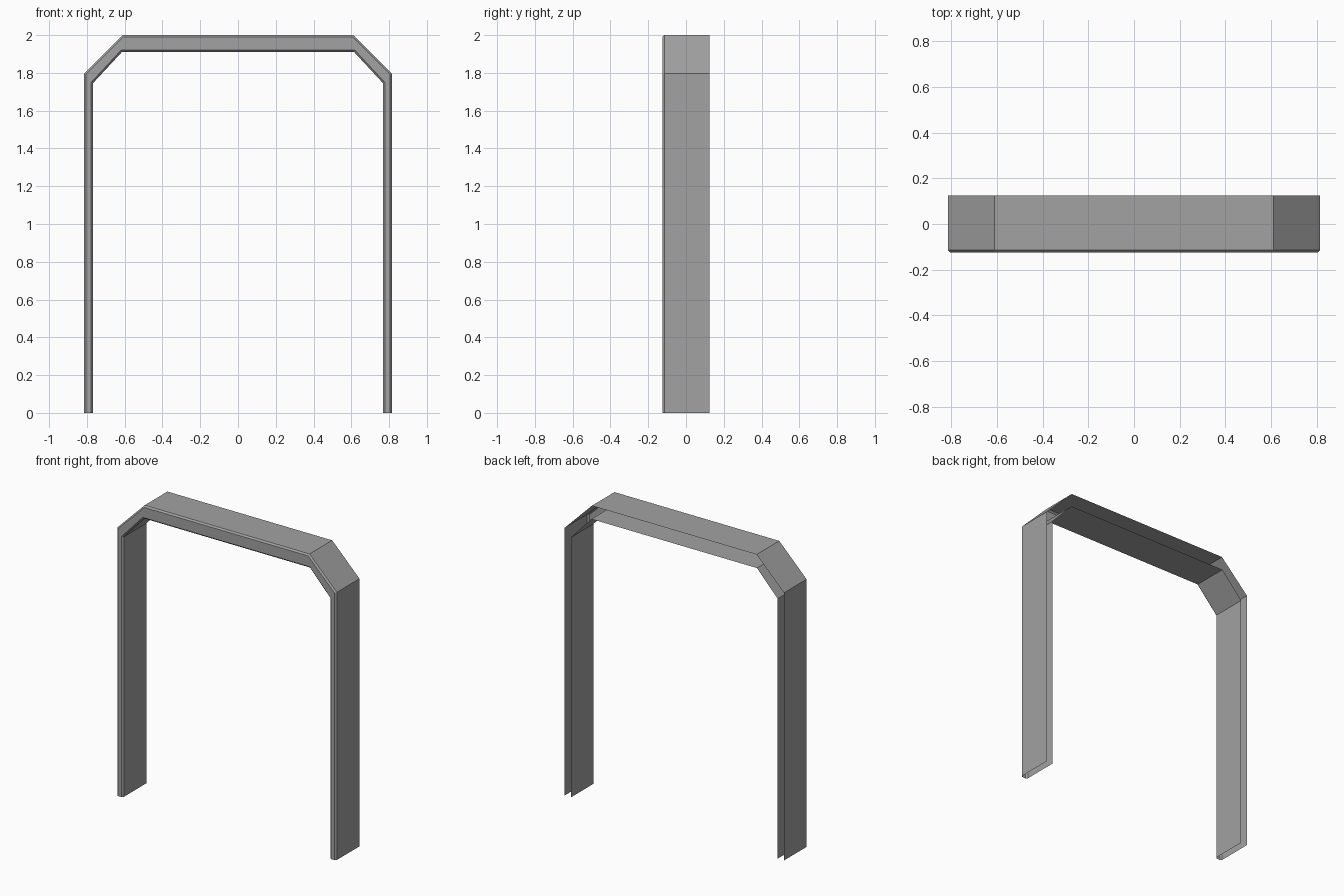
import bpy
import bmesh

cube = bpy.data.objects.get("Cube")
if cube:
    bpy.data.objects.remove(cube, do_unlink=True)

FRONT, BACK, BEVEL = -0.125, 0.125, 0.01

# Half outlines (x, z) from the floor to the top corner
OUTER = [(0.815, 0), (0.815, 1.797), (0.612, 2.0)]
INNER = [(0.768, 0), (0.768, 1.745), (0.615, 1.91)]


def arch(half):
    """Complete a half outline by mirroring it across x = 0."""
    return half + [(-x, z) for x, z in reversed(half)]


def row(bm, half, y):
    return [bm.verts.new((x, y, z)) for x, z in arch(half)]


# Grey paint
grey = bpy.data.materials.new("grey paint")
grey.use_nodes = True
colour = (0.36, 0.36, 0.36, 1)
grey.diffuse_color = colour
grey.node_tree.nodes["Principled BSDF"].inputs["Base Color"].default_value = colour

# Outer lining, front trim and inner lining, open at the back and at the floor
bm = bmesh.new()
rows = [row(bm, OUTER, BACK), row(bm, OUTER, FRONT),
        row(bm, INNER, FRONT), row(bm, INNER, BACK)]
for a, b in zip(rows, rows[1:]):
    for i in range(len(a) - 1):
        bm.faces.new((a[i], a[i + 1], b[i + 1], b[i]))

# Narrow bevel along both front edges
front_edges = [bm.edges.get((r[i], r[i + 1])) for r in rows[1:3] for i in range(len(r) - 1)]
bmesh.ops.bevel(bm, geom=front_edges, offset=BEVEL, segments=1, affect='EDGES')

# Face the trim forwards
bmesh.ops.recalc_face_normals(bm, faces=bm.faces)
trim = min(bm.faces, key=lambda f: f.calc_center_median().y)
if trim.normal.y > 0:
    bmesh.ops.reverse_faces(bm, faces=bm.faces)

mesh = bpy.data.meshes.new("door_frame")
bm.to_mesh(mesh)
bm.free()
mesh.materials.append(grey)
frame = bpy.data.objects.new("door_frame", mesh)
bpy.context.collection.objects.link(frame)
